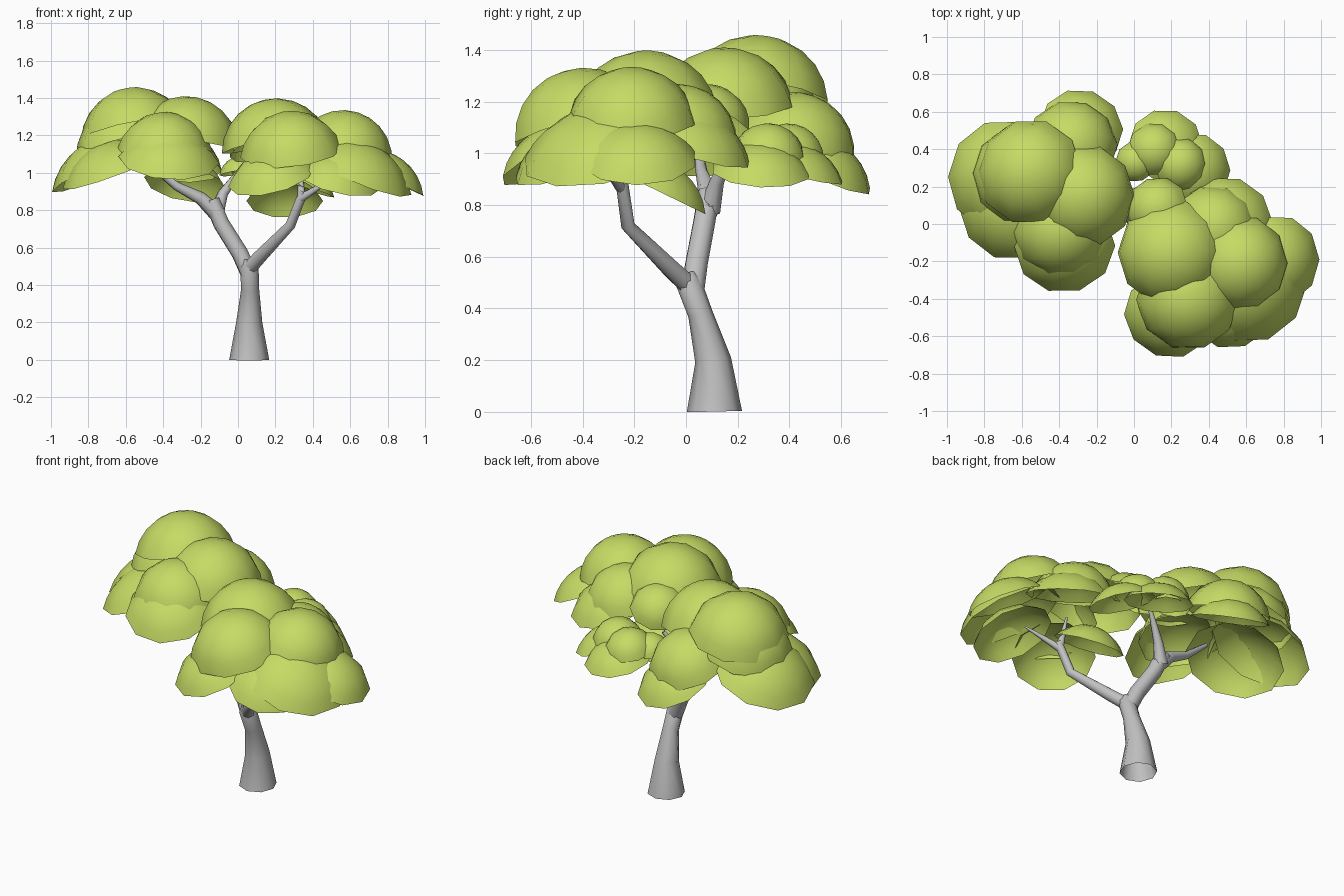
import bpy, bmesh, math
from mathutils import Vector, Matrix

if "Cube" in bpy.data.objects:
    bpy.data.objects.remove(bpy.data.objects["Cube"])


def material(name, rgb):
    m = bpy.data.materials.new(name)
    m.diffuse_color = (*rgb, 1)
    m.use_nodes = True
    m.node_tree.nodes["Principled BSDF"].inputs["Base Color"].default_value = m.diffuse_color
    return m


LEAF = material("leaf_green", (0.56, 0.71, 0.13))
BARK = material("bark_grey", (0.53, 0.53, 0.53))


def link(name, mesh, mat):
    mesh.materials.append(mat)
    for p in mesh.polygons:
        p.use_smooth = True
    bpy.context.collection.objects.link(bpy.data.objects.new(name, mesh))


def limb(name, points, radii):
    """Eight-sided tube through the points; two radii are spread evenly along it."""
    n = len(points)
    if len(radii) == 2:
        radii = [radii[0] + (radii[1] - radii[0]) * i / (n - 1) for i in range(n)]
    cu = bpy.data.curves.new(name, 'CURVE')
    cu.dimensions = '3D'
    cu.bevel_depth = 1.0
    cu.bevel_resolution = 2
    sp = cu.splines.new('POLY')
    sp.points.add(n - 1)
    for p, co, r in zip(sp.points, points, radii):
        p.co = (*co, 1)
        p.radius = r
    tmp = bpy.data.objects.new(name + "_path", cu)
    mesh = bpy.data.meshes.new_from_object(tmp)
    bpy.data.objects.remove(tmp)
    mesh.materials.clear()
    link(name, mesh, BARK)


def leaf_cap(name, hub, x, y, z, r, opening, sides=10, rings=5):
    """Open spherical cap with rim centre (x, y, z), leaning away from the hub."""
    bm = bmesh.new()
    full = math.radians(opening)
    ball = r / math.sin(full)
    drop = ball * math.cos(full)
    apex = bm.verts.new((0, 0, ball - drop))
    loops = []
    for i in range(1, rings + 1):
        a = full * i / rings
        s, c = ball * math.sin(a), ball * math.cos(a) - drop
        loops.append([bm.verts.new((s * math.cos(t), s * math.sin(t), c))
                      for t in (math.tau * k / sides for k in range(sides))])
    for k in range(sides):
        n = (k + 1) % sides
        bm.faces.new((apex, loops[0][k], loops[0][n]))
        for a, b in zip(loops, loops[1:]):
            bm.faces.new((a[k], b[k], b[n], a[n]))
    out = Vector((x - hub[0], y - hub[1], 0))
    tilt = min(math.radians(26), 1.4 * out.length)
    axis = Vector((0, 0, 1)).cross(out).normalized()
    bm.transform(Matrix.Translation((x, y, z)) @ Matrix.Rotation(tilt, 4, axis))
    mesh = bpy.data.meshes.new(name)
    bm.to_mesh(mesh)
    bm.free()
    link(name, mesh, LEAF)


def cluster(name, hub, crown, skirt):
    """Deep crown caps above shallow skirt caps, each (x, y, z, r)."""
    for tier, opening, caps in (("crown", 77, crown), ("skirt", 58, skirt)):
        for i, cap in enumerate(caps, 1):
            leaf_cap(f"{name}_{tier}_cap_{i}", hub, *cap, opening)


# Trunk and its forks
limb("trunk", [(.06, .11, 0), (.06, .105, .2), (.065, .055, .38), (.06, .01, .5), (.06, .005, .54)],
     (.107, .07, .048, .05, .03))
limb("left_branch", [(.06, .025, .46), (.01, .04, .57), (-.09, .07, .73), (-.14, .09, .85)],
     (.047, .044))
limb("left_outer_twig", [(-.1, .08, .77), (-.2, .08, .865), (-.33, .06, .93), (-.5, .04, 1.07)],
     (.046, .012))
limb("left_inner_twig", [(-.12, .09, .78), (-.08, .12, .89), (.03, .18, 1.04)], (.044, .012))
limb("right_branch", [(.06, .01, .49), (.12, -.06, .555), (.28, -.225, .72), (.35, -.25, .9)],
     (.04, .037, .027, .024))
limb("right_outer_twig", [(.33, -.245, .86), (.52, -.34, .98)], (.024, .006))
limb("right_inner_twig", [(.34, -.25, .87), (.33, -.2, 1.05)], (.024, .006))

# Leaf clusters
cluster("left", (-.42, .17),
        [(-.56, .28, 1.23, .285), (-.265, .15, 1.19, .275), (-.61, .27, 1.15, .265),
         (-.39, -.04, 1.12, .255), (-.33, .43, 1.04, .245)],
        [(-.37, -.12, 1.07, .27), (-.28, .515, .94, .225), (-.72, .26, 1.02, .3),
         (-.67, .09, 1.01, .285)])
cluster("middle", (.1, .25),
        [(.11, .4, 1.0, .145), (.25, .32, 1.0, .145), (.01, .335, 1, .11)],
        [(.17, .42, .93, .2), (.33, .29, .93, .195)])
cluster("right", (.36, -.2),
        [(.19, -.15, 1.17, .285), (.285, -.41, 1.11, .275), (.58, -.21, 1.13, .255),
         (.43, -.02, 1.08, .235), (.12, .09, 1.13, .17)],
        [(.64, -.33, 1.0, .31), (.78, -.19, .98, .235), (.5, .02, 1.03, .245),
         (.18, -.495, .98, .24), (.53, -.44, .97, .24)])
cluster("low", (.25, -.45), [], [(.25, -.1, .85, .205)])
